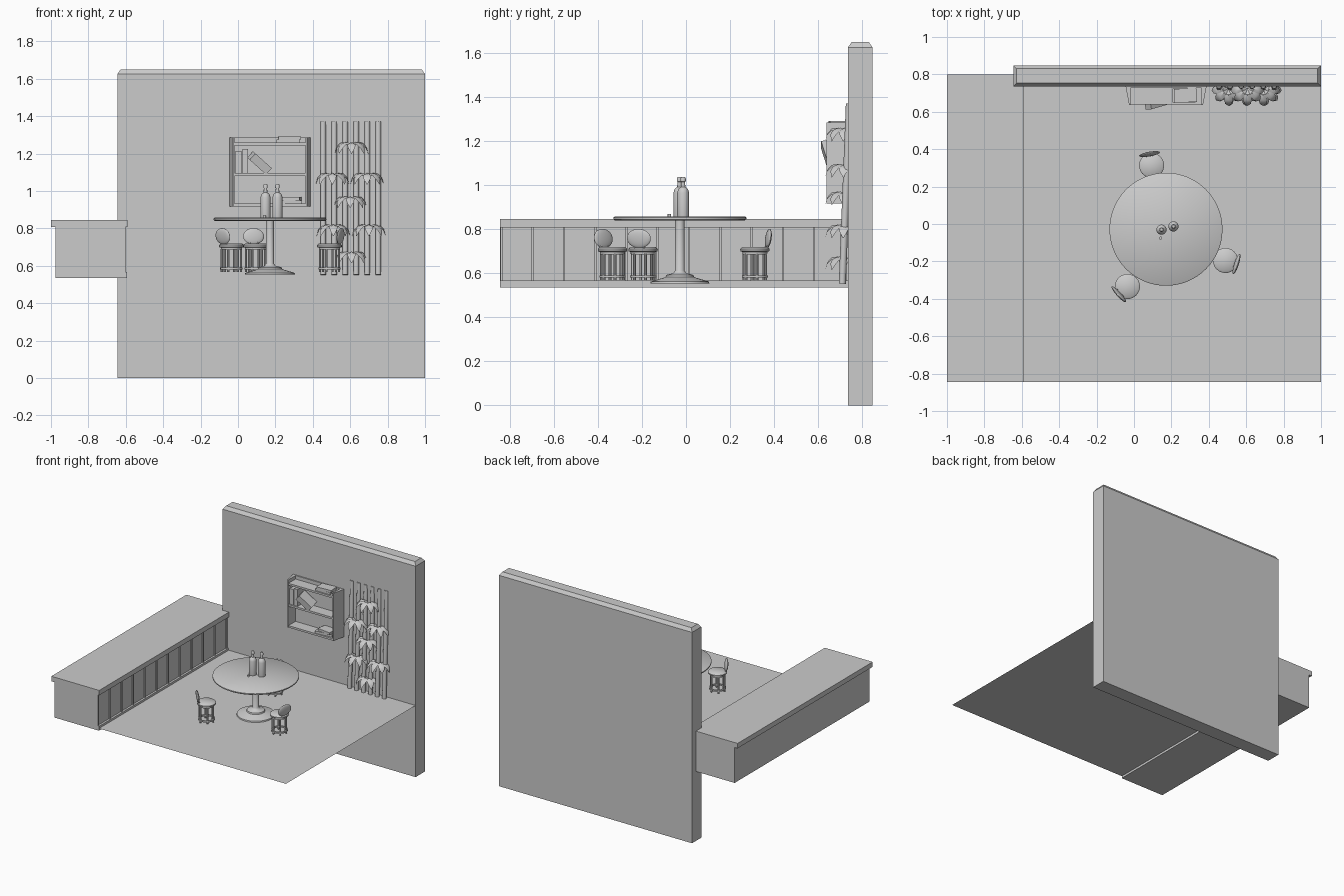
import bpy, bmesh, math
from mathutils import Matrix, Vector

cube = bpy.data.objects.get("Cube")
if cube:
    bpy.data.objects.remove(cube, do_unlink=True)

grey = bpy.data.materials.new("plain grey")
grey.use_nodes = True
grey.diffuse_color = (0.6, 0.6, 0.6, 1)
grey.node_tree.nodes["Principled BSDF"].inputs["Base Color"].default_value = (0.6, 0.6, 0.6, 1)


def finish(name, bm, smooth=False):
    bmesh.ops.recalc_face_normals(bm, faces=bm.faces)
    mesh = bpy.data.meshes.new(name)
    bm.to_mesh(mesh)
    bm.free()
    mesh.materials.append(grey)
    obj = bpy.data.objects.new(name, mesh)
    bpy.context.collection.objects.link(obj)
    if smooth:
        bpy.ops.object.select_all(action='DESELECT')
        obj.select_set(True)
        bpy.context.view_layer.objects.active = obj
        bpy.ops.object.shade_smooth_by_angle(angle=math.radians(40))
    return obj


def add_box(bm, x, y, z, turn=None):
    """Box from three (low, high) ranges, optionally turned about its centre."""
    mid = Vector([(a + b) / 2 for a, b in (x, y, z)])
    size = [b - a for a, b in (x, y, z)]
    m = Matrix.Translation(mid) @ (turn or Matrix()) @ Matrix.Diagonal((*size, 1))
    return bmesh.ops.create_cube(bm, size=1, matrix=m)["verts"]


def box(name, x, y, z, turn=None):
    bm = bmesh.new()
    add_box(bm, x, y, z, turn)
    return finish(name, bm)


def add_rod(bm, a, b, r, sides=12):
    a, b = Vector(a), Vector(b)
    d = b - a
    m = Matrix.Translation((a + b) / 2) @ d.to_track_quat('Z', 'Y').to_matrix().to_4x4()
    bmesh.ops.create_cone(bm, cap_ends=True, segments=sides, radius1=r, radius2=r,
                          depth=d.length, matrix=m)


def add_lathe(bm, profile, centre, sides=32, closed=False):
    """Spin an (radius, height) profile about a vertical axis."""
    cx, cy = centre
    verts = [bm.verts.new((cx + r, cy, z)) for r, z in profile]
    edges = [bm.edges.new(p) for p in zip(verts, verts[1:])]
    if closed:
        edges.append(bm.edges.new((verts[-1], verts[0])))
    bmesh.ops.spin(bm, geom=verts + edges, cent=(cx, cy, 0), axis=(0, 0, 1),
                   angle=math.tau, steps=sides, use_duplicate=False)
    bmesh.ops.remove_doubles(bm, verts=bm.verts, dist=1e-5)


def lathe(name, profile, centre, sides=32):
    bm = bmesh.new()
    add_lathe(bm, profile, centre, sides)
    return finish(name, bm, True)


# Back wall with chamfered top
bm = bmesh.new()
add_box(bm, (-0.645, 1), (0.735, 0.848), (0, 1.625))
top = max(bm.faces, key=lambda f: f.calc_center_median().z)
rim = bmesh.ops.extrude_discrete_faces(bm, faces=[top])["faces"][0]
bmesh.ops.delete(bm, geom=[], context='FACES')
low = [v for v in bm.verts if v not in rim.verts and v.co.z > 1]
bm.free()
bm = bmesh.new()
add_box(bm, (-0.645, 1), (0.735, 0.848), (0, 1.625))
top = max(bm.faces, key=lambda f: f.calc_center_median().z)
bmesh.ops.inset_region(bm, faces=[top], thickness=0.025, depth=0.025)
finish("back_wall", bm)

# Floor sheet
bm = bmesh.new()
bm.faces.new([bm.verts.new((x, y, 0.552)) for x, y in
              ((-0.61, -0.845), (1, -0.845), (1, 0.735), (-0.61, 0.735))])
finish("floor", bm)

# Counter
ends = (-0.845, 0.8)
box("counter_body", (-0.975, -0.61), ends, (0.535, 0.81))
top = box("counter_top", (-1, -0.592), ends, (0.808, 0.846))
box("counter_skirting", (-0.62, -0.594), ends, (0.535, 0.568))
bm = bmesh.new()
for i in range(12):
    y = -0.838 + i * 0.142
    add_box(bm, (-0.612, -0.602), (y - 0.005, y + 0.005), (0.568, 0.808))
finish("counter_battens", bm)

# Round table
table = (0.171, -0.028)
lathe("table_top", [(0, 0.84), (0.295, 0.84), (0.302, 0.845), (0.302, 0.853), (0.297, 0.857),
                    (0, 0.857)], table, 64)
lathe("table_pedestal", [(0, 0.553), (0.134, 0.553), (0.132, 0.562), (0.065, 0.582),
                         (0.062, 0.592), (0.03, 0.6), (0.021, 0.612), (0.021, 0.84)], table)


# Stools
def stool(name, centre, facing):
    place = Matrix.Translation((*centre, 0)) @ Matrix.Rotation(facing, 4, 'Z')
    bm = bmesh.new()
    add_lathe(bm, [(0, 0.686), (0.056, 0.686), (0.057, 0.697), (0.066, 0.7), (0.067, 0.71),
                   (0.058, 0.718), (0, 0.72)], (0, 0), 24)
    add_lathe(bm, [(0.046, 0.58), (0.06, 0.58), (0.06, 0.59), (0.046, 0.59)], (0, 0), 24, True)
    for i in range(6):
        a = math.tau * (i + 0.5) / 6
        x, y = 0.052 * math.cos(a), 0.052 * math.sin(a)
        add_rod(bm, (x, y, 0.566), (x, y, 0.69), 0.0065, 8)
    # padded oval back leaning outwards, on two short posts
    back = (Matrix.Translation((0.062, 0, 0.758)) @ Matrix.Rotation(math.radians(8), 4, 'Y')
            @ Matrix.Diagonal((0.011, 0.057, 0.044, 1)))
    bmesh.ops.create_uvsphere(bm, u_segments=20, v_segments=12, radius=1, matrix=back)
    for y in (-0.022, 0.022):
        add_rod(bm, (0.05, y, 0.705), (0.06, y, 0.74), 0.005, 8)
    bm.transform(place)
    finish(name, bm, True)


stool("stool_back", (0.094, 0.313), math.radians(100))
stool("stool_right", (0.489, -0.195), math.radians(-18))
stool("stool_front", (-0.035, -0.334), math.radians(222))

# Bottles and a stopper on the table
for name, spot in (("bottle_left", (0.147, -0.03)), ("bottle_right", (0.211, -0.013))):
    lathe(name, [(0, 0.857), (0.026, 0.857), (0.027, 0.865), (0.027, 0.965), (0.022, 0.982),
                 (0.01, 0.992), (0.009, 1.015), (0.012, 1.017), (0.012, 1.03),
                 (0.008, 1.038), (0, 1.038)], spot, 20)
lathe("stopper", [(0, 0.857), (0.008, 0.857), (0.008, 0.868), (0, 0.868)], (0.142, -0.075), 12)

# Wall shelf with side cheeks that narrow towards the front
bm = bmesh.new()
for outer, inner, front in ((-0.045, -0.018, -0.026), (0.388, 0.361, 0.369)):
    verts = add_box(bm, sorted((outer, inner)), (0.637, 0.737), (0.917, 1.285))
    for v in verts:
        if v.co.y < 0.7 and abs(v.co.x - outer) < 0.001:
            v.co.x = front
for z in (0.917, 1.08, 1.243):
    add_box(bm, (-0.02, 0.363), (0.64, 0.737), (z, z + 0.015))
add_box(bm, (-0.02, 0.363), (0.726, 0.737), (0.917, 1.285))
finish("wall_shelf", bm)

# Books
depth = (0.65, 0.725)
box("book_upright_a", (-0.014, 0.02), depth, (1.095, 1.215))
box("book_upright_b", (0.024, 0.054), depth, (1.095, 1.225))
box("book_leaning", (0.092, 0.138), (0.625, 0.71), (1.09, 1.21),
    Matrix.Rotation(math.radians(-48), 4, 'Y') @ Matrix.Rotation(math.radians(12), 4, 'X'))
box("book_low_a", (0.2, 0.34), depth, (0.932, 0.95), Matrix.Rotation(0.1, 4, 'Z'))
box("book_low_b", (0.225, 0.335), depth, (0.95, 0.968), Matrix.Rotation(-0.15, 4, 'Z'))
box("book_top_a", (0.205, 0.33), depth, (1.258, 1.274))
box("book_top_b", (0.215, 0.335), depth, (1.274, 1.291), Matrix.Rotation(0.06, 4, 'Z'))

# Climbing plant: leaning canes
bm = bmesh.new()
for i in range(6):
    x = 0.455 + i * 0.059
    add_rod(bm, (x, 0.71, 0.552), (x, 0.742, 1.37), 0.016, 10)
finish("plant_canes", bm, True)

# Drooping leaf clusters
LEAF = ((0, 0, 0.004), (0.03, 0.026, 0.018), (0.06, 0.022, 0.023), (0.08, 0, 0.017),
        (0.09, -0.036, 0.001))
bm = bmesh.new()
for cx, cz in ((0.607, 1.235), (0.505, 1.07), (0.69, 1.07), (0.6, 0.945), (0.51, 0.795),
               (0.7, 0.795), (0.607, 0.65)):
    for deg in (185, 222, 270, 318, 355):
        turn = (Matrix.Translation((cx, 0.722, cz))
                @ Matrix.Rotation(math.radians(deg), 4, 'Z'))
        rows = [[bm.verts.new(turn @ Vector((r, s * w, z - abs(s) * w * 0.4)))
                 for s in (-1, 0, 1)] for r, z, w in LEAF]
        for a, b in zip(rows, rows[1:]):
            for k in (0, 1):
                bm.faces.new((a[k], a[k + 1], b[k + 1], b[k]))
finish("plant_leaves", bm, True)
